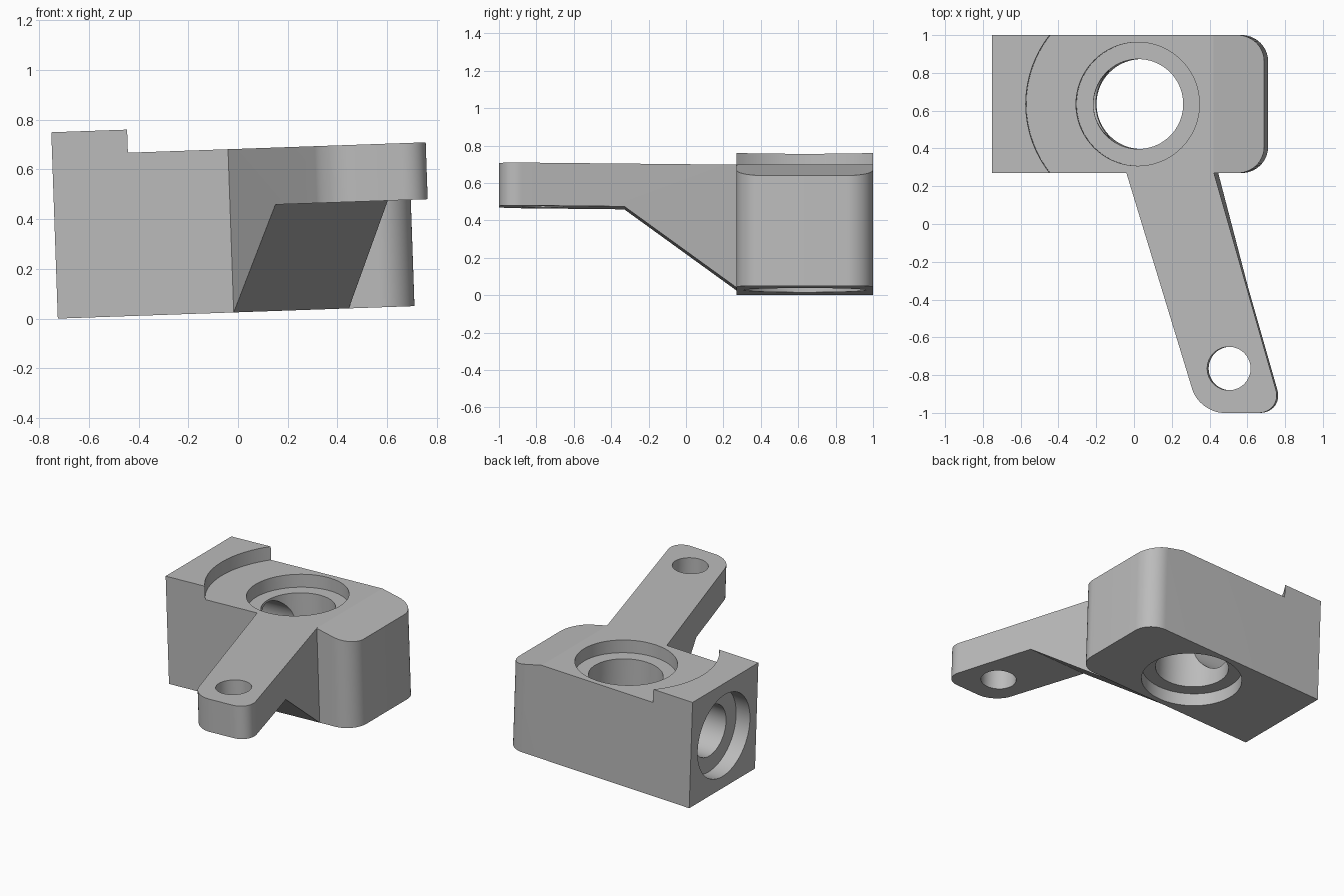
import bpy, bmesh, math
from mathutils import Matrix, Vector

default = bpy.data.objects.get("Cube")
if default:
    bpy.data.objects.remove(default, do_unlink=True)

grey = bpy.data.materials.new("machined_grey")
grey.use_nodes = True
grey.diffuse_color = (0.5, 0.5, 0.5, 1)
grey.node_tree.nodes["Principled BSDF"].inputs["Base Color"].default_value = (0.5, 0.5, 0.5, 1)

# Main sizes, measured in the bracket's own untilted frame
LENGTH, TOP, LEDGE, FRONT, BACK = 1.436, 0.657, 0.75, 0.27, 1.0
MID_Y = (FRONT + BACK) / 2
BORE_X, SINK = 0.768, 0.09


def finish(name, bm):
    bmesh.ops.recalc_face_normals(bm, faces=bm.faces)
    mesh = bpy.data.meshes.new(name)
    bm.to_mesh(mesh)
    bm.free()
    mesh.materials.append(grey)
    obj = bpy.data.objects.new(name, mesh)
    bpy.context.collection.objects.link(obj)
    return obj


def prism(name, points, axis, low, high, round_if=None, radius=0):
    """Extrude a 2D outline along an axis and optionally round some edges."""
    bm = bmesh.new()

    def place(p, depth):
        co = list(p)
        co.insert(axis, depth)
        return Vector(co)

    face = bm.faces.new([bm.verts.new(place(p, low)) for p in points])
    new = bmesh.ops.extrude_face_region(bm, geom=[face])["geom"]
    shift = place((0, 0), high - low)
    bmesh.ops.translate(bm, vec=shift, verts=[v for v in new if isinstance(v, bmesh.types.BMVert)])
    bmesh.ops.recalc_face_normals(bm, faces=bm.faces)
    if round_if:
        edges = [e for e in bm.edges if all(round_if(v.co) for v in e.verts)
                 and abs((e.verts[0].co - e.verts[1].co).normalized().z) > 0.99]
        bmesh.ops.bevel(bm, geom=edges, offset=radius, offset_type='OFFSET',
                        segments=16, profile=0.5, affect='EDGES')
    return finish(name, bm)


def rod(name, start, end, radius):
    start, end = Vector(start), Vector(end)
    way = end - start
    bm = bmesh.new()
    matrix = Matrix.Translation((start + end) / 2) @ way.to_track_quat('Z', 'Y').to_matrix().to_4x4()
    bmesh.ops.create_cone(bm, cap_ends=True, segments=72, radius1=radius, radius2=radius,
                          depth=way.length, matrix=matrix)
    return finish(name, bm)


def combine(target, tool, operation='DIFFERENCE'):
    mod = target.modifiers.new("combine", 'BOOLEAN')
    mod.operation, mod.solver, mod.object = operation, 'EXACT', tool
    bpy.context.view_layer.objects.active = target
    bpy.ops.object.modifier_apply(modifier=mod.name)
    bpy.data.objects.remove(tool, do_unlink=True)


# Block with raised ledge, sloping far end and rounded far corners
side = [(0, 0), (LENGTH, 0), (LENGTH, 0.59), (1.169, TOP), (0.32, TOP), (0.32, LEDGE), (0, LEDGE)]
body = prism("bracket_body", side, 1, FRONT, BACK, lambda co: co.x > LENGTH - 0.01, 0.14)

# Curved step of the ledge
combine(body, rod("ledge_cutter", (BORE_X, MID_Y, TOP), (BORE_X, MID_Y, 1), 0.59))

# Tapered arm with rounded tip
plan = [(0.702, 0.29), (1.095, -1), (1.535, -1), (1.166, 0.29)]
arm = prism("arm", plan, 2, 0, TOP, lambda co: co.y < -0.99, 0.13)

# Sloped underside of the arm
under = [(FRONT, 0), (-0.33, 0.428), (-1.2, 0.428), (-1.2, -0.2), (FRONT, -0.2)]
combine(arm, prism("underside_cutter", under, 0, 0, 2))
combine(arm, rod("tip_hole_cutter", (1.251, -0.765, 0), (1.251, -0.765, 1), 0.115))
combine(body, arm, 'UNION')

# Vertical bore with a counterbore at each end
for radius, low, high in ((0.238, -0.2, 1), (0.327, TOP - SINK, 1), (0.327, -0.2, SINK)):
    combine(body, rod("bore_cutter", (BORE_X, MID_Y, low), (BORE_X, MID_Y, high), radius))

# Side port with counterbore, opening into the bore
for radius, depth in ((0.29, 0.107), (0.178, BORE_X)):
    combine(body, rod("port_cutter", (-0.2, MID_Y, LEDGE / 2), (depth, MID_Y, LEDGE / 2), radius))

# Slight tilt of the whole bracket, resting on its low edge
body.data.transform(Matrix.Translation((-0.725, 0, 0)) @ Matrix.Rotation(math.radians(-2), 4, 'Y'))
for other in bpy.context.selected_objects:
    other.select_set(False)
body.select_set(True)
bpy.context.view_layer.objects.active = body
bpy.ops.object.shade_smooth_by_angle(angle=math.radians(12))
